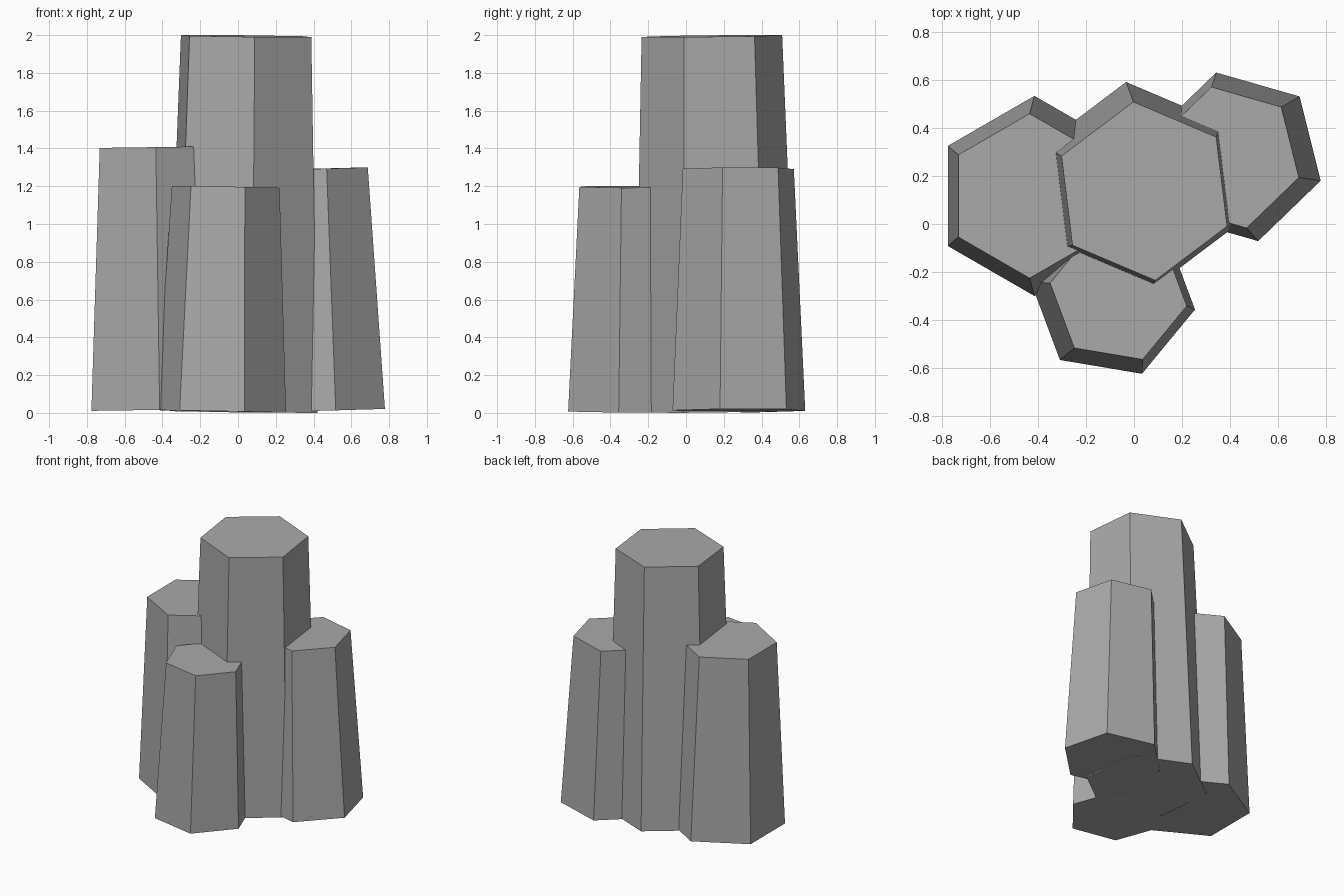
import bpy
import bmesh
from math import radians
from mathutils import Matrix, Vector

cube = bpy.data.objects.get("Cube")
if cube:
    bpy.data.objects.remove(cube, do_unlink=True)

# One stone grey for all columns
stone = bpy.data.materials.new("stone_grey")
stone.use_nodes = True
grey = (0.4, 0.4, 0.4, 1.0)
stone.diffuse_color = grey
bsdf = stone.node_tree.nodes["Principled BSDF"]
bsdf.inputs["Base Color"].default_value = grey
bsdf.inputs["Roughness"].default_value = 0.9


def column(name, base, top, base_radius, top_radius, turn):
    """Tapered six-sided column whose end caps sit square to its leaning axis."""
    base, top = Vector(base), Vector(top)
    axis = top - base
    lean = Vector((0, 0, 1)).rotation_difference(axis).to_matrix().to_4x4()
    place = Matrix.Translation((base + top) / 2) @ lean @ Matrix.Rotation(radians(turn), 4, 'Z')
    bm = bmesh.new()
    bmesh.ops.create_cone(bm, cap_ends=True, cap_tris=False, segments=6,
                          radius1=base_radius, radius2=top_radius,
                          depth=axis.length, matrix=place)
    mesh = bpy.data.meshes.new(name)
    bm.to_mesh(mesh)
    bm.free()
    mesh.materials.append(stone)
    obj = bpy.data.objects.new(name, mesh)
    bpy.context.collection.objects.link(obj)
    return obj


# Tall middle column and the three shorter ones leaning against it
column("tall_column", (0.02, 0.16, 0.007), (0.043, 0.137, 1.995), 0.435, 0.375, 7)
column("right_column", (-0.415, 0.117, 0.016), (-0.435, 0.117, 1.407), 0.417, 0.343, 0)
column("left_column", (0.43, 0.28, 0.012), (0.396, 0.277, 1.292), 0.362, 0.303, 14)
column("front_column", (-0.088, -0.299, 0.008), (-0.065, -0.294, 1.197), 0.347, 0.289, 20.5)
